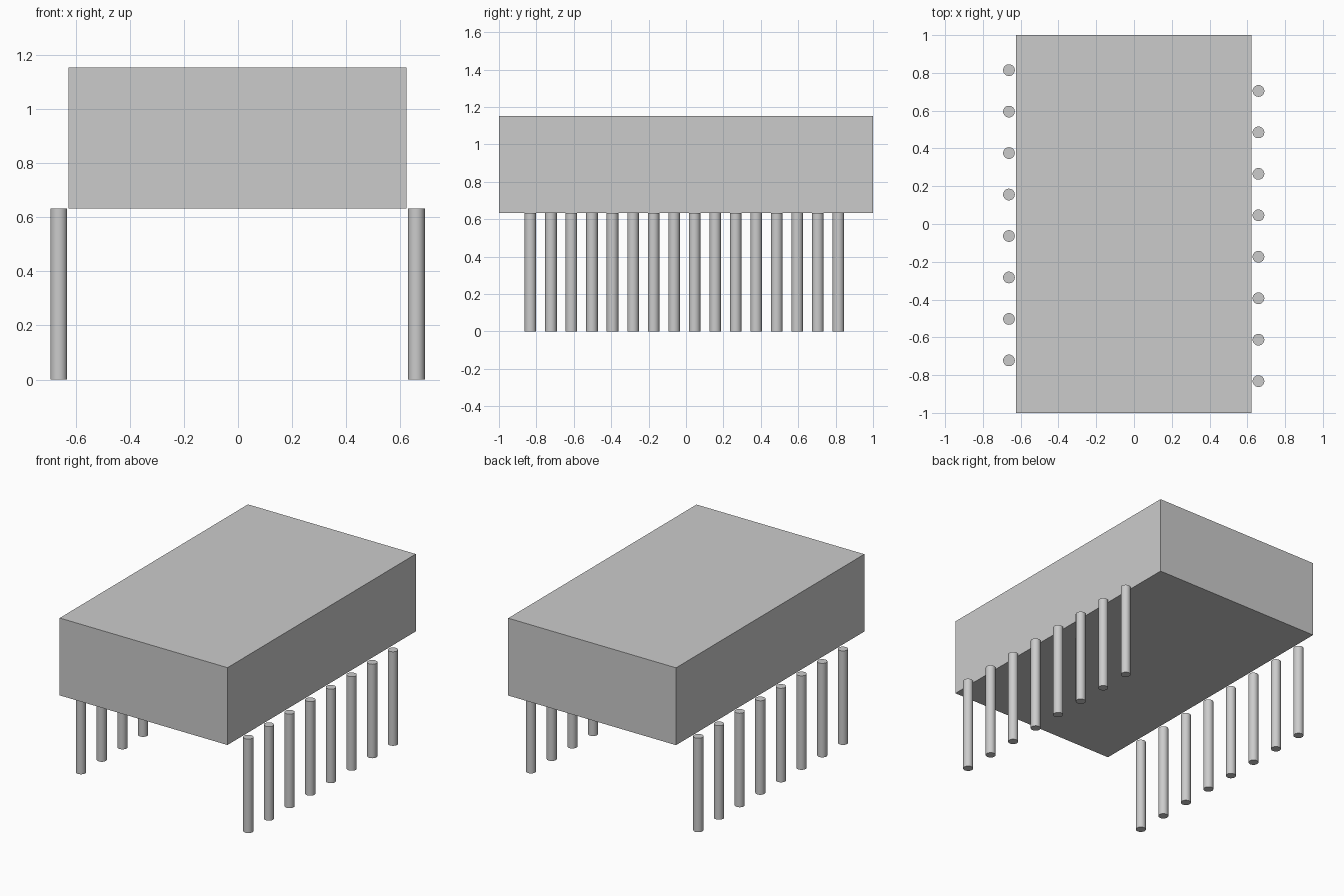
import bpy
import math

cube = bpy.data.objects.get("Cube")
if cube:
    bpy.data.objects.remove(cube, do_unlink=True)

# Single plain grey
grey = bpy.data.materials.new("light_grey")
grey.use_nodes = True
colour = (0.6, 0.6, 0.6, 1)
grey.diffuse_color = colour
grey.node_tree.nodes["Principled BSDF"].inputs["Base Color"].default_value = colour

BODY_BOTTOM, BODY_TOP = 0.632, 1.152
PIN_RADIUS, PIN_PITCH, PIN_COUNT = 0.031, 0.2195, 8


def finish(name):
    obj = bpy.context.object
    obj.name = name
    obj.data.materials.append(grey)
    return obj


# Rectangular body
bpy.ops.mesh.primitive_cube_add(size=1, location=(-0.002, 0, (BODY_BOTTOM + BODY_TOP) / 2))
body = finish("body")
body.scale = (1.248, 2, BODY_TOP - BODY_BOTTOM)
bpy.ops.object.transform_apply(location=False, rotation=False, scale=True)


# Two staggered rows of round pins beside the body
def pin_row(name, x, first_y):
    for i in range(PIN_COUNT):
        bpy.ops.mesh.primitive_cylinder_add(
            vertices=32, radius=PIN_RADIUS, depth=BODY_BOTTOM,
            location=(x, first_y + i * PIN_PITCH, BODY_BOTTOM / 2))
        finish(f"{name}_{i + 1}")
        bpy.ops.object.shade_smooth_by_angle(angle=math.radians(30))


pin_row("right_pin", -0.662, -0.722)
pin_row("left_pin", 0.659, -0.832)
